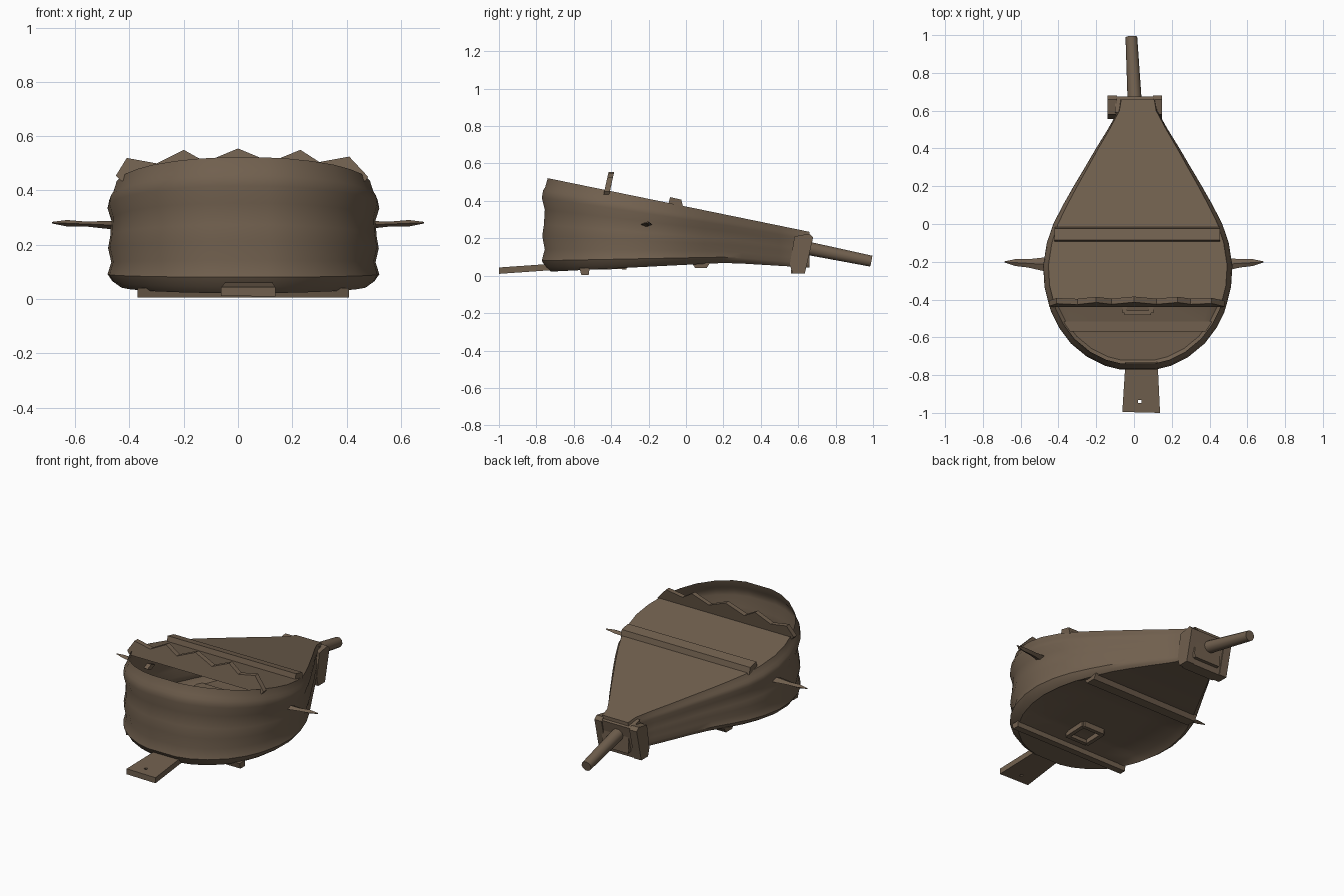
import bpy, bmesh, math
from mathutils import Vector

if "Cube" in bpy.data.objects:
    bpy.data.objects.remove(bpy.data.objects["Cube"])

brown = bpy.data.materials.new("worn brown leather")
brown.diffuse_color = (0.165, 0.117, 0.077, 1)
brown.use_nodes = True
brown.node_tree.nodes["Principled BSDF"].inputs["Base Color"].default_value = brown.diffuse_color
CX = 0.02


def make(name, verts, faces, smooth=True, recalc=True):
    me = bpy.data.meshes.new(name)
    bm = bmesh.new()
    vs = [bm.verts.new(v) for v in verts]
    for f in faces:
        bm.faces.new([vs[i] for i in f])
    bmesh.ops.remove_doubles(bm, verts=bm.verts, dist=0.0005)
    if recalc:
        bmesh.ops.recalc_face_normals(bm, faces=bm.faces)
    bm.to_mesh(me)
    bm.free()
    ob = bpy.data.objects.new(name, me)
    bpy.context.collection.objects.link(ob)
    me.materials.append(brown)
    if smooth:
        bpy.context.view_layer.objects.active = ob
        ob.select_set(True)
        bpy.ops.object.shade_smooth_by_angle(angle=math.radians(40))
        ob.select_set(False)
    return ob


def loft(name, rings, smooth=True):
    """Closed skin through equal-sized rings, capped at both ends."""
    n = len(rings[0])
    faces = [[r * n + i, r * n + (i + 1) % n, (r + 1) * n + (i + 1) % n, (r + 1) * n + i]
             for r in range(len(rings) - 1) for i in range(n)]
    faces += [list(range(n)), [(len(rings) - 1) * n + i for i in range(n)]]
    return make(name, [v for r in rings for v in r], faces, smooth)


def prism_x(name, prof, x0, x1):
    """Extrude a y-z profile along x."""
    return loft(name, [[(x, y, z) for y, z in prof] for x in (x0, x1)], False)


# teardrop outline: stations of (y, half width)
OUT = [(-.755, .09), (-.735, .17), (-.69, .26), (-.62, .345), (-.54, .405), (-.46, .445),
       (-.41, .46), (-.33, .48), (-.22, .487), (-.1, .468), (0, .435),
       (.1, .385), (.2, .33), (.3, .272), (.4, .215), (.5, .155), (.6, .1), (.66, .09)]


def top_z(y):
    return .37 - .205 * y


def bot_z(y):
    return .02 + .048 * min(1, (y + .76) / .95) - max(0, y - .25) * .06


def station(y, hw, t, off):
    """Half width, y and z of the wall at height fraction t, pushed out by off."""
    k = 1 + off / .487
    yy = -.2 + (y + .2) * k if y < -.2 else y
    return hw * k, yy, bot_z(yy) + t * (top_z(yy) - bot_z(yy))


# leather wall with soft folds, outward-facing single skin
LEVELS = [(0, -.03), (.05, -.004), (.12, .014), (.24, .0), (.38, .012), (.5, .004),
          (.66, .0), (.78, .014), (.86, .008), (.9, -.002), (1, -.014)]
n = len(OUT)
verts, faces = [], []
for t, off in LEVELS:
    row = [station(y, hw, t, off) for y, hw in OUT]
    verts += [(CX + w, y, z) for w, y, z in row] + [(CX - w, y, z) for w, y, z in reversed(row)]
m = 2 * n
for r in range(len(LEVELS) - 1):
    for i in range(m):
        j = (i + 1) % m
        faces.append([r * m + i, r * m + j, (r + 1) * m + j, (r + 1) * m + i])
make("leather_wall", verts, faces, True, False)


def board(name, t, off, depth, rows, flip):
    """Cap across the wall; depth(y) sinks the middle of each row."""
    cols = (-1, -.9, -.4, .4, .9, 1)
    vs = []
    for y, hw in rows:
        w, yy, z = station(y, hw, t, off)
        vs += [(CX + c * w, yy, z + (depth(y) if abs(c) < 1 else 0)) for c in cols]
    k = len(cols)
    fs = [[r * k + c, r * k + c + 1, r * k + k + c + 1, r * k + k + c]
          for r in range(len(rows) - 1) for c in range(k - 1)]
    return make(name, vs, [f[::-1] for f in fs] if flip else fs, True, False)


# top board stops at the toothed edge; the rear is open down to the bottom board
board("top_board", 1, -.014, lambda y: 0, [s for s in OUT if s[0] > -.42], False)
board("bottom_board", 0, -.03, lambda y: .025 if -.54 < y < .1 else 0, OUT, True)

# toothed bar across the top
teeth = [(-.45, .455), (-.41, .52), (-.3, .5), (-.2, .55), (-.12, .505), (0, .555), (.12, .505),
         (.23, .55), (.3, .505), (.41, .525), (.48, .45)]
loft("toothed_bar", [[(x, y + (z - .46) * .22, z) for x, z in teeth] +
                     [(.47, y - .005, .435), (-.43, y - .005, .435)]
                     for y in (-.435, -.405)], False)

# cross bars on the top and the underside
prism_x("top_cross_bar", [(-.095, .38), (-.085, .42), (-.025, .407), (-.015, .365)], -.42, .455)
prism_x("rear_under_bar", [(-.57, .04), (-.56, .005), (-.52, .005), (-.515, .04)], -.37, .41)
prism_x("front_under_bar", [(.03, .07), (.05, .04), (.11, .04), (.13, .07)], -.35, .385)

# square valve frame on the underside
for s in (-1, 1):
    prism_x("valve_side", [(-.47, .032), (-.33, .037), (-.33, .07), (-.47, .065)],
            CX + s * .07 - .012, CX + s * .07 + .012)
    y = -.40 + s * .07
    prism_x("valve_end", [(y - .012, .034), (y + .012, .034), (y + .012, .068), (y - .012, .068)],
            CX - .07, CX + .07)

# flat tail handle with a small hole, built as a bridged frame
hole = [Vector((.03 + .012 * math.cos(a), -.94 + .012 * math.sin(a), 0))
        for a in (math.radians(45 + 90 * i) for i in range(4))]
rim = [Vector(p) for p in ((.125, -.73, 0), (-.045, -.73, 0), (-.062, -.995, 0), (.138, -1.0, 0))]
vs = []
for ring in (rim, hole):
    for up in (0, 1):
        vs += [(p.x, p.y, .01 + (p.y + 1) * .07 + up * .034) for p in ring]
fs = []
for i in range(4):
    j = (i + 1) % 4
    fs += [[i, j, 4 + j, 4 + i], [8 + i, 8 + j, 12 + j, 12 + i],
           [i, j, 8 + j, 8 + i], [4 + i, 4 + j, 12 + j, 12 + i]]
make("tail_handle", vs, fs, False)

# pointed side pivots
for s, name in ((-1, "left_pivot"), (1, "right_pivot")):
    rings = []
    for d, w, h in ((.44, .038, .016), (.49, .034, .014), (.56, .022, .009),
                    (.63, .018, .012), (.685, .003, .003)):
        y = -.215 + (d - .45) * .06
        z = .272 + (d - .45) * .04
        rings.append([(s * d, y - w, z), (s * d, y, z + h), (s * d, y + w, z), (s * d, y, z - h)])
    loft(name, rings)

# collar around the snout
prism_x("collar_base", [(.56, .012), (.63, .012), (.675, .21), (.59, .235)], -.10, .12)
for x0, x1, name in ((-.14, -.09, "left_collar_ear"), (.10, .148, "right_collar_ear")):
    prism_x(name, [(.555, .06), (.57, .012), (.635, .012), (.68, .205), (.66, .225), (.58, .21)], x0, x1)

# nozzle
a, b = Vector((.005, .62, .153)), Vector((-.014, .99, .078))
d = (b - a).normalized()
u = d.cross(Vector((0, 0, 1))).normalized()
v = u.cross(d)
loft("nozzle", [[p + r * (math.cos(q) * u + math.sin(q) * v)
                 for q in (math.tau * i / 10 for i in range(10))]
                for p, r in ((a, .038), (b, .031))])
